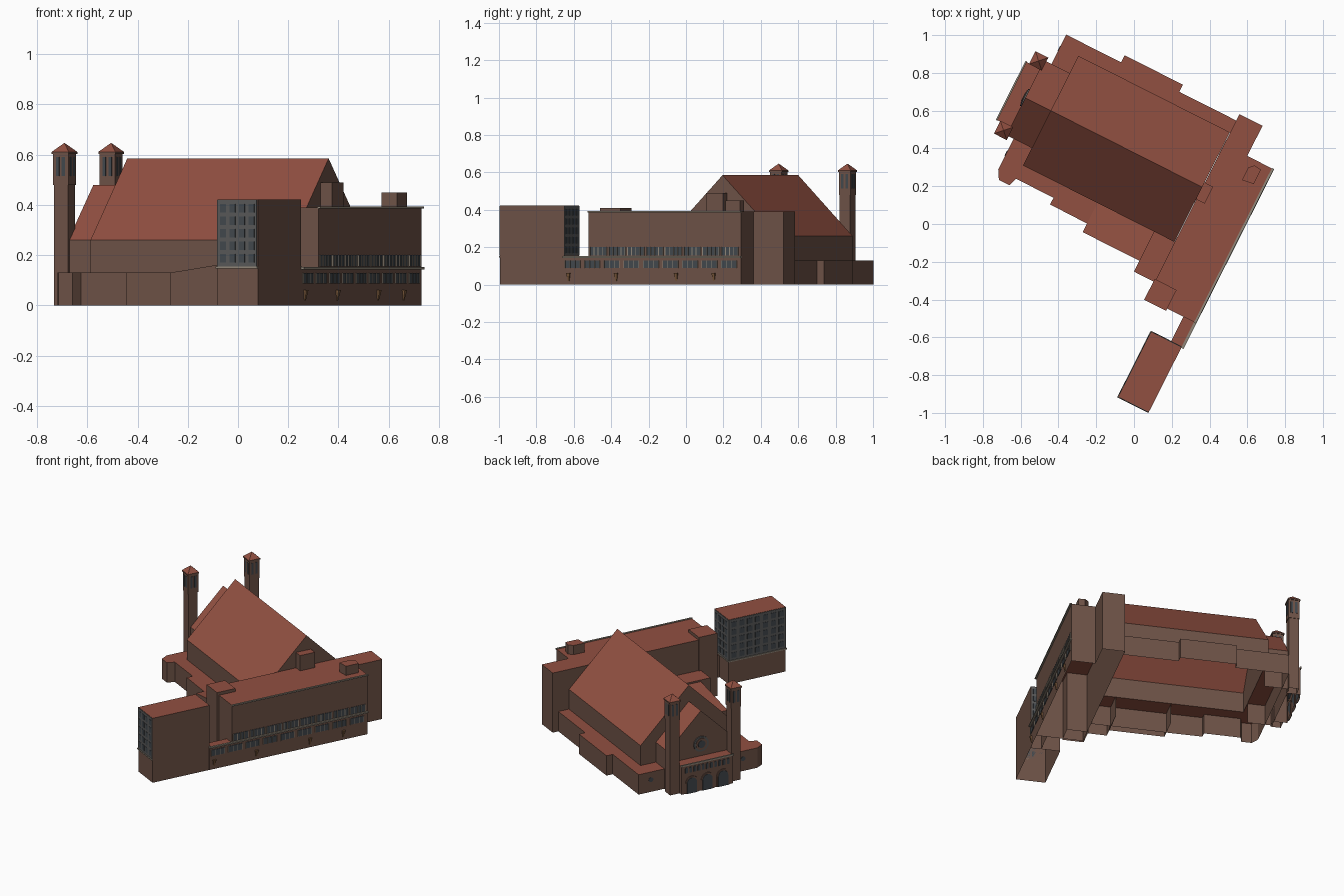
import bpy, bmesh, math

if "Cube" in bpy.data.objects:
    bpy.data.objects.remove(bpy.data.objects["Cube"])

ROT = -math.radians(26.8)   # whole building is turned in plan; everything is built in local (u, v, z)

def mat(name, c):
    m = bpy.data.materials.new(name)
    m.diffuse_color = (*c, 1)
    m.use_nodes = True
    m.node_tree.nodes["Principled BSDF"].inputs["Base Color"].default_value = m.diffuse_color
    return m

WALL = mat("brick", (0.155, 0.085, 0.062))
ROOF = mat("roof", (0.285, 0.08, 0.053))
GLASS = mat("glass", (0.055, 0.065, 0.075))
PANEL = mat("panel", (0.10, 0.10, 0.10))
STONE = mat("stone", (0.28, 0.24, 0.19))
WOOD = mat("wood", (0.20, 0.10, 0.045))

def finish(name, bm, mats, cut=None):
    bmesh.ops.recalc_face_normals(bm, faces=bm.faces)
    if len(mats) > 1:                       # upward faces take the roof material
        for f in bm.faces:
            f.material_index = int(f.normal.z > 0.2)
    def hidden(f):                          # undersides on the ground, plus named inner faces
        c = f.calc_center_median()
        return (f.normal.z < -0.9 and c.z < 0.001) or (cut is not None and cut(c, f.normal))
    bmesh.ops.delete(bm, geom=[f for f in bm.faces if hidden(f)], context='FACES')
    me = bpy.data.meshes.new(name)
    bm.to_mesh(me)
    bm.free()
    for m in mats:
        me.materials.append(m)
    o = bpy.data.objects.new(name, me)
    o.rotation_euler.z = ROT
    bpy.context.collection.objects.link(o)
    return o

def loft(bm, a, b):
    va, vb = [bm.verts.new(p) for p in a], [bm.verts.new(p) for p in b]
    n = len(a)
    bm.faces.new(va)
    bm.faces.new(vb)
    for i in range(n):
        bm.faces.new((va[i], va[(i + 1) % n], vb[(i + 1) % n], vb[i]))

def plan(name, pts, z1, z0=0.0, mats=(WALL, ROOF), cut=None, splits=()):
    """Vertical prism over a plan outline; z1 is a height or a function of u."""
    h = z1 if callable(z1) else (lambda u: z1)
    bm = bmesh.new()
    loft(bm, [(u, v, z0) for u, v in pts], [(u, v, h(u)) for u, v in pts])
    for co, no in splits:
        bmesh.ops.bisect_plane(bm, geom=bm.verts[:] + bm.edges[:] + bm.faces[:], plane_co=co, plane_no=no)
    return finish(name, bm, mats, cut)

def rect(u0, u1, v0, v1):
    return [(u0, v0), (u1, v0), (u1, v1), (u0, v1)]

def boxes(name, items, m):
    bm = bmesh.new()
    for u0, u1, v0, v1, z0, z1 in items:
        r = rect(u0, u1, v0, v1)
        loft(bm, [(*p, z0) for p in r], [(*p, z1) for p in r])
    return finish(name, bm, [m])

def along_u(name, profiles, u0, u1, mats, cut=None):
    bm = bmesh.new()
    for pr in profiles:
        loft(bm, [(u0, v, z) for v, z in pr], [(u1, v, z) for v, z in pr])
    return finish(name, bm, mats, cut)

def arch(v, w, z0, z1):
    r = w / 2
    return [(v - r, z0), (v + r, z0)] + [(v + r * math.cos(math.pi * i / 8),
            z1 - r + r * math.sin(math.pi * i / 8)) for i in range(9)]

def disc(v, z, r, n=16):
    return [(v + r * math.cos(2 * math.pi * i / n), z + r * math.sin(2 * math.pi * i / n)) for i in range(n)]

def gabled(name, u0, u1, half, eave, ridge, z0, cut):
    return along_u(name, [[(VC - half, z0), (VC + half, z0), (VC + half, eave), (VC, ridge), (VC - half, eave)]],
                   u0, u1, (WALL, ROOF), cut)

VC = 0.337  # nave centre line

# Nave and lower front gable, open underneath
gabled("nave", -0.664, 0.234, 0.325, 0.26, 0.585, 0.13, lambda c, n: n.z < -0.9)
gabled("front_gable", -0.815, -0.664, 0.222, 0.26, 0.48, 0.0, lambda c, n: n.x > 0.9)

# Aisles with stepped outline; the roof is left open under the nave
plan("aisles", [(-0.772, 0.555), (-0.772, 0.733), (-0.447, 0.733), (-0.447, 0.775), (-0.101, 0.775),
                (-0.101, 0.733), (0.236, 0.733), (0.236, -0.11), (-0.222, -0.11),
                (-0.443, -0.108), (-0.443, -0.068), (-0.666, -0.068), (-0.681, -0.114), (-0.744, -0.114),
                (-0.772, -0.066), (-0.772, 0.12)], 0.13,
     cut=lambda c, n: n.x > 0.9 and c.x > 0.2 or n.z > 0.9 and 0.012 < c.y < 0.662 and c.x > -0.664,
     splits=[((0, 0.012, 0), (0, 1, 0)), ((0, 0.662, 0), (0, 1, 0)), ((-0.664, 0, 0), (1, 0, 0))])
open_inside = lambda c, n: n.y > 0.9
plan("sloped_side_wing", rect(-0.223, 0.116, -0.161, 0.012), lambda u: 0.13 if u < 0 else 0.18, cut=open_inside)
plan("side_annex", rect(0.113, 0.236, -0.225, 0.012), 0.19, cut=open_inside)

# Rear office wing, its low link, end stairs and roof boxes
plan("office_wing", [(0.236, -0.32), (0.52, -0.32), (0.52, 0.592), (0.373, 0.592),
                     (0.373, 0.771), (0.236, 0.771)], 0.39)
plan("link", rect(0.455, 0.52, -0.472, -0.32), 0.145, cut=open_inside)
plan("stair_block", rect(0.229, 0.359, -0.334, -0.21), 0.41)
under = lambda c, n: n.z < -0.9
plan("roof_house", [(0.405, 0.465), (0.47, 0.475), (0.47, 0.56), (0.43, 0.565), (0.405, 0.54)], 0.45, 0.39, cut=under)
plan("chimney_box", rect(0.232, 0.285, 0.265, 0.365), 0.49, 0.39, cut=under)
boxes("office_ledges", [(0.518, 0.532, -0.472, 0.594, 0.143, 0.152),
                        (0.518, 0.53, -0.322, 0.594, 0.386, 0.394)], STONE)

# Office windows: upper and lower ribbons in groups of panes
up, low, mull = [], [], []
for i in range(8):
    v = -0.31 + i * 0.1125
    up.append((0.515, 0.523, v, v + 0.098, 0.155, 0.2))
    mull += [(0.515, 0.526, v + k * 0.0245 - 0.002, v + k * 0.0245 + 0.002, 0.155, 0.2) for k in range(5)]
for i in range(9):
    v = -0.46 + i * 0.117
    low.append((0.515, 0.523, v, v + 0.09, 0.088, 0.128))
    mull += [(0.515, 0.525, v + k * 0.03 - 0.0015, v + k * 0.03 + 0.0015, 0.088, 0.128) for k in range(4)]
boxes("office_windows", up + low, GLASS)
boxes("office_mullions", mull, STONE)

# Tapered brackets along the office wall
bm = bmesh.new()
for v in (-0.44, -0.155, 0.205, 0.43):
    loft(bm, [(*p, 0.02) for p in rect(0.515, 0.523, v - 0.004, v + 0.004)],
         [(*p, 0.062) for p in rect(0.515, 0.532, v - 0.01, v + 0.01)])
finish("wall_brackets", bm, [WOOD])

# Tall end block with window panels on three sides
U0, U1, V0, V1 = 0.34, 0.519, -0.853, -0.47
plan("end_block", rect(U0, U1, V0, V1), 0.422)
boxes("end_block_panels", [(U0 - 0.003, U0, V0, V1, 0.155, 0.42),
                           (U0, U1 - 0.003, V0 - 0.003, V0, 0.155, 0.42),
                           (U0, U1 - 0.003, V1, V1 + 0.003, 0.155, 0.42)], PANEL)
boxes("end_block_band", [(U0 - 0.006, U0, V0 - 0.006, V1 + 0.006, 0.146, 0.154),
                         (U0, U1, V0 - 0.006, V0, 0.146, 0.154),
                         (U0, U1, V1, V1 + 0.006, 0.146, 0.154)], STONE)
win = []
for r in range(5):
    z = 0.17 + r * 0.05
    for c in range(7):
        v = V0 + 0.015 + c * 0.053
        win.append((U0 - 0.005, U0, v, v + 0.033, z, z + 0.034))
    for c in range(4):
        u = U0 + 0.014 + c * 0.042
        win += [(u, u + 0.025, V0 - 0.005, V0, z, z + 0.034), (u, u + 0.025, V1, V1 + 0.005, z, z + 0.034)]
boxes("end_block_windows", win, GLASS)

# Twin towers with belfry openings and pyramid caps
for side, s in (("south", -1), ("north", 1)):
    u, v = -0.84, VC + s * 0.206
    sq = lambda h: rect(u - h, u + h, v - h, v + h)
    plan(side + "_tower_shaft", sq(0.031), 0.48)
    plan(side + "_tower_belfry", sq(0.034), 0.605, 0.48)
    bm = bmesh.new()
    loft(bm, [(*p, 0.603) for p in sq(0.038)], [(*p, 0.611) for p in sq(0.038)])
    ring = [bm.verts.new((*p, 0.611)) for p in sq(0.038)]
    tip = bm.verts.new((u, v, 0.647))
    for i in range(4):
        bm.faces.new((ring[i], ring[(i + 1) % 4], tip))
    finish(side + "_tower_cap", bm, (WALL, ROOF))
    op = []
    for d in (-0.013, 0.013):
        a, b = 0.036, 0.007
        op += [(u - a, u + a, v + d - b, v + d + b, 0.515, 0.59), (u + d - b, u + d + b, v - a, v + a, 0.515, 0.59)]
    boxes(side + "_belfry_openings", op, GLASS)

# Entrance porch, doors, gallery windows and rose window
plan("porch", rect(-0.895, -0.815, VC - 0.172, VC + 0.172), 0.185, cut=lambda c, n: n.x > 0.9)
boxes("porch_cornice", [(-0.902, -0.893, VC - 0.175, VC + 0.175, 0.183, 0.193)], STONE)
doors = (-0.105, 0, 0.105)
along_u("door_surrounds", [arch(VC + d, 0.085, 0, 0.11) for d in doors], -0.899, -0.89, [WALL])
along_u("doors", [arch(VC + d, 0.066, 0, 0.10) for d in doors], -0.902, -0.89, [GLASS])
along_u("gallery_windows", [arch(VC - 0.14 + i * 0.028, 0.016, 0.135, 0.172) for i in range(11)],
        -0.899, -0.89, [GLASS])
along_u("rose_surround", [disc(VC, 0.265, 0.05)], -0.822, -0.81, [PANEL])
along_u("rose_window", [disc(VC, 0.265, 0.038)], -0.825, -0.81, [WALL])
along_u("rose_centre", [disc(VC, 0.265, 0.024)], -0.828, -0.81, [GLASS])
along_u("aisle_round_windows", [disc(v, 0.08, 0.015) for v in (0.65, 0.03)], -0.775, -0.77, [GLASS])
